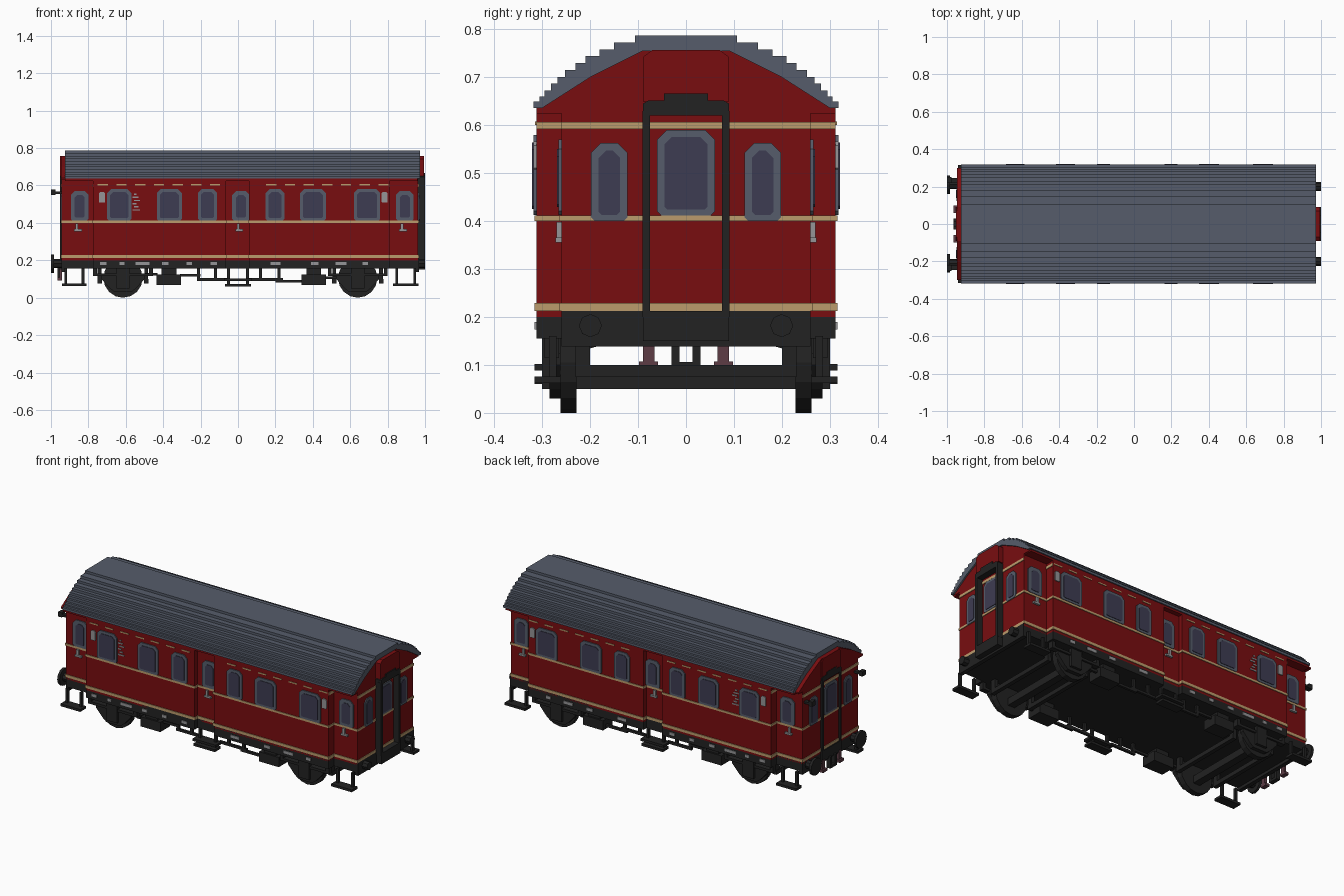
import bpy, bmesh, math
from mathutils import Vector

if "Cube" in bpy.data.objects:
    bpy.data.objects.remove(bpy.data.objects["Cube"], do_unlink=True)


def material(name, r, g, b):
    m = bpy.data.materials.new(name)
    m.use_nodes = True
    m.diffuse_color = (r, g, b, 1)
    m.node_tree.nodes["Principled BSDF"].inputs["Base Color"].default_value = (r, g, b, 1)
    return m


RED = material("carmine_red", .19, .004, .005)
GREY = material("slate_grey", .092, .108, .145)
GLASS = material("window_glass", .048, .045, .085)
BLACK = material("chassis_black", .016, .016, .016)
TAN = material("tan_stripe", .5, .33, .15)
SILVER = material("light_grey", .3, .3, .31)
HOSE = material("hose_plum", .11, .045, .06)


def prism(name, pts, axis, a, b, mat):
    """Extrude a 2D outline (other axis, z) from a to b along x or y."""
    bm = bmesh.new()
    place = (lambda u, z, w: (w, u, z)) if axis == "x" else (lambda u, z, w: (u, w, z))
    face = bm.faces.new([bm.verts.new(place(u, z, a)) for u, z in pts])
    ext = bmesh.ops.extrude_face_region(bm, geom=[face])
    shift = Vector(place(0, 0, b - a))
    bmesh.ops.translate(bm, vec=shift, verts=[v for v in ext["geom"] if isinstance(v, bmesh.types.BMVert)])
    bmesh.ops.recalc_face_normals(bm, faces=bm.faces)
    mesh = bpy.data.meshes.new(name)
    bm.to_mesh(mesh)
    bm.free()
    mesh.materials.append(mat)
    ob = bpy.data.objects.new(name, mesh)
    bpy.context.collection.objects.link(ob)
    return ob


def box(name, x0, x1, y0, y1, z0, z1, mat):
    return prism(name, [(x0, z0), (x1, z0), (x1, z1), (x0, z1)], "y", y0, y1, mat)


def sides(name, x0, x1, y0, y1, z0, z1, mat):
    """The same box on both long sides."""
    for s, tag in ((-1, "front"), (1, "back")):
        box(f"{tag}_{name}", x0, x1, s * y0, s * y1, z0, z1, mat)


def pane(u, w, z0, z1, c):
    """Window outline with clipped corners, larger at the top."""
    h, d = w / 2, c * .4
    return [(u - h + d, z0), (u + h - d, z0), (u + h, z0 + d), (u + h, z1 - c),
            (u + h - c, z1), (u - h + c, z1), (u - h, z1 - c), (u - h, z0 + d)]


def window(name, u, w, z0, z1, axis, at, s, rim=.016):
    prism(name + "_frame", pane(u, w, z0, z1, .02), axis, at, at + s * .006, GREY)
    prism(name + "_glass", pane(u, w - 2 * rim, z0 + rim * .8, z1 - rim, .015),
          axis, at, at + s * .009, GLASS)


def disc(u, z, r, n=16):
    return [(u + r * math.cos(2 * math.pi * i / n), z + r * math.sin(2 * math.pi * i / n)) for i in range(n)]


# Body sections: full-width saloons, recessed doors in the middle and at the ends
SALOON, MID, END = .312, .285, .26
sections = [("left_saloon", -.775, -.065, SALOON), ("middle_door", -.065, .06, MID),
            ("right_saloon", .06, .81, SALOON), ("rear_vestibule", -.943, -.775, END),
            ("fore_vestibule", .81, .963, END)]
for name, x0, x1, h in sections:
    box(name + "_wall", x0, x1, -h, h, .2, .637, RED)
    box(name + "_skirt", x0, x1, -h, h, .155, .215, BLACK)
    for tag, z0, z1 in (("lower", .213, .229), ("waist", .4, .412)):
        box(f"{name}_{tag}_stripe", x0 - .004, x1 + .004, -h - .004, h + .004, z0, z1, TAN)
box("eaves", -.925, .96, -.312, .312, .624, .642, RED)

# Upper stripe: full on the ends, broken into dashes on the sides
for x in (-.947, .963):
    box("end_upper_stripe", x, x + .004, -END, END, .592, .607, TAN)
for x in (-.779, .81):
    sides("shoulder_upper_stripe", x, x + .004, END, SALOON, .592, .607, TAN)
for i in range(16):
    x = -.75 + i * .1
    if abs(x) > .08:
        sides("upper_stripe_dash", x, x + .055, SALOON, SALOON + .003, .601, .608, TAN)

# Stepped roof
steps = [(.106, .787), (.15, .773), (.18, .758), (.21, .744), (.23, .73), (.252, .715),
         (.268, .701), (.282, .687), (.295, .672), (.306, .66), (.318, .65)]
half = [(0, .787)]
for i, (y, z) in enumerate(steps):
    half += [(y, z), (y, steps[i + 1][1] if i + 1 < len(steps) else .636)]
inner = [(.3, .636), (.2, .70), (.09, .755)]
outline = half[1:] + inner
roof = outline + [(-y, z) for y, z in reversed(outline)]
prism("roof", roof, "x", -.925, .972, GREY)
gable = [(.3, .63), (.3, .64), (.2, .702), (.09, .757)]
prism("gables", gable + [(-y, z) for y, z in reversed(gable)], "x", -.947, .963, RED)

# Side windows, signs, handles and louvres
for s, side in ((-1, "front"), (1, "back")):
    for x, w in ((-.635, .13), (-.367, .133), (-.163, .102), (.198, .1), (.401, .138), (.69, .14)):
        window(side + "_saloon_window", x, w, .413, .58, "y", s * SALOON, s)
    for x, h in ((-.847, END), (.016, MID), (.892, END)):
        window(side + "_door_window", x, .094, .413, .57, "y", s * h, s, .02)
        box(side + "_door_handle", x - .03, x + .012, s * h, s * (h + .012), .355, .366, SILVER)
        box(side + "_handle_stem", x - .022, x - .008, s * h, s * (h + .01), .366, .398, SILVER)
    for x in (-.727, .784):
        prism(side + "_sign", pane(x, .032, .508, .566, .008), "y", s * SALOON, s * (SALOON + .006), SILVER)
    for i in range(6):
        box(side + "_lettering_free_louvre", -.563 + .008 * (i % 2), -.523 - .01 * (i % 3), s * SALOON,
            s * (SALOON + .004), .465 + i * .017, .472 + i * .017, SILVER)
    for x, w in ((-.72, .035), (-.62, .025), (-.51, .075), (-.39, .035), (-.26, .03),
                 (-.13, .035), (.2, .055), (.41, .04), (.55, .06), (.68, .03)):
        box(side + "_skirt_plate", x - w / 2, x + w / 2, s * SALOON, s * (SALOON + .004), .174, .19, SILVER)

# End walls: windows, door and gangway frame
for x, s, reach in ((-.943, -1, .01), (.963, 1, .037)):
    tag = "fore" if s > 0 else "rear"
    for y in (-.16, .16):
        window(tag + "_end_window", y, .076, .4, .563, "x", x, s)
    window(tag + "_end_door", 0, .12, .412, .59, "x", x, s, .015)
    a, b = sorted((x, x + s * reach))
    for y in (-.083, .083):
        box(tag + "_gangway_post", a, b, y - .008, y + .008, .2, .63, BLACK)
    arch = [(.09, .62), (.09, .645), (.078, .652), (.046, .652), (.046, .666)]
    prism(tag + "_gangway_arch", arch + [(-y, z) for y, z in reversed(arch)], "x", a, b, BLACK)
    box(tag + "_gangway_sill", a, b, -.09, .09, .15, .213, BLACK)
    hood = [(.09, .65), (.09, .742), (.07, .757)]
    prism(tag + "_gangway_hood", hood + [(-y, z) for y, z in reversed(hood)], "x",
          min(x, x + s * reach * .85), max(x, x + s * reach * .85), RED)
    box(tag + "_buffer_beam", min(x, x - s * .02), max(x, x - s * .02) + .004, -END, END, .138, .214, BLACK)

# Buffers, lamps, hoses and coupling
for y in (-.21, .21):
    prism("rear_buffer_shank", disc(y, .182, .024, 8), "x", -.99, -.94, BLACK)
    prism("rear_buffer_head", disc(y, .182, .05, 12), "x", -1, -.985, BLACK)
    prism("fore_buffer", disc(y * .95, .182, .024, 8), "x", .96, 1, BLACK)
    lamp_y = math.copysign(.235, y)
    box("rear_lamp_arm", -.985, -.94, lamp_y - .012, lamp_y + .012, .555, .567, BLACK)
    box("rear_lamp", -1, -.977, lamp_y - .015, lamp_y + .015, .55, .578, BLACK)
    hose_y = math.copysign(.078, y)
    box("rear_hose", -.955, -.94, hose_y - .012, hose_y + .012, .1, .16, HOSE)
    box("rear_hose_end", -.965, -.94, hose_y - .02, hose_y + .02, .092, .107, HOSE)
    box("coupling_link", -.965, -.94, hose_y * .28 - .008, hose_y * .28 + .008, .095, .16, BLACK)
box("coupling_pin", -.965, -.94, -.03, .03, .092, .106, BLACK)

# Wheelsets with spring boxes, axles and brake beams
for x in (-.615, .64):
    for s in (-1, 1):
        prism("wheel", disc(x, .105, .105), "y", s * .228, s * .262, BLACK)
        prism("axle_guard", [(x - .115, .125), (x - .115, .1), (x - .07, .05), (x - .045, .03), (x + .045, .03),
                             (x + .07, .05), (x + .115, .1), (x + .115, .125)], "y", s * .262, s * .285, BLACK)
        box("axle_box", x - .035, x + .035, s * .28, s * .3, .05, .16, BLACK)
    box("axle", x - .022, x + .022, -.23, .23, .05, .092, BLACK)
    for d in (-.125, .125):
        box("brake_beam", x + d - .012, x + d + .012, -.23, .23, .075, .1, BLACK)
        sides("brake_hanger", x + d - .01, x + d + .01, .2, .23, .075, .16, BLACK)
    sides("leaf_spring", x - .16, x + .16, .265, .295, .115, .13, BLACK)
    for d in (-.15, .15):
        sides("spring_hanger", x + d - .01, x + d + .01, .265, .295, .115, .16, BLACK)

# Footsteps under every door
for x0, x1, z in ((-.94, -.81, .062), (.83, .965, .062), (-.07, .07, .06)):
    sides("footstep", x0, x1, .262, .316, z, z + .014, BLACK)
    for x in (x0 + .012, x1 - .026):
        sides("step_hanger", x, x + .014, .27, .286, z, .16, BLACK)
sides("middle_upper_step", -.075, .075, .255, .316, .088, .102, BLACK)

# Underfloor boxes and truss rods
for x in (-.37, .405):
    sides("equipment_box", x - .065, x + .065, .2, .29, .068, .125, BLACK)
    sides("equipment_hanger", x - .04, x + .04, .21, .28, .12, .16, BLACK)
for x0, x1, z in ((-.5, -.43, .118), (-.31, -.2, .112), (-.22, -.06, .09), (.06, .24, .09),
                  (.2, .35, .08), (.46, .54, .1)):
    sides("truss_rod", x0, x1, .25, .264, z, z + .014, BLACK)
for x in (-.21, -.12, .12, .22):
    sides("truss_post", x - .008, x + .008, .25, .264, .09, .16, BLACK)
